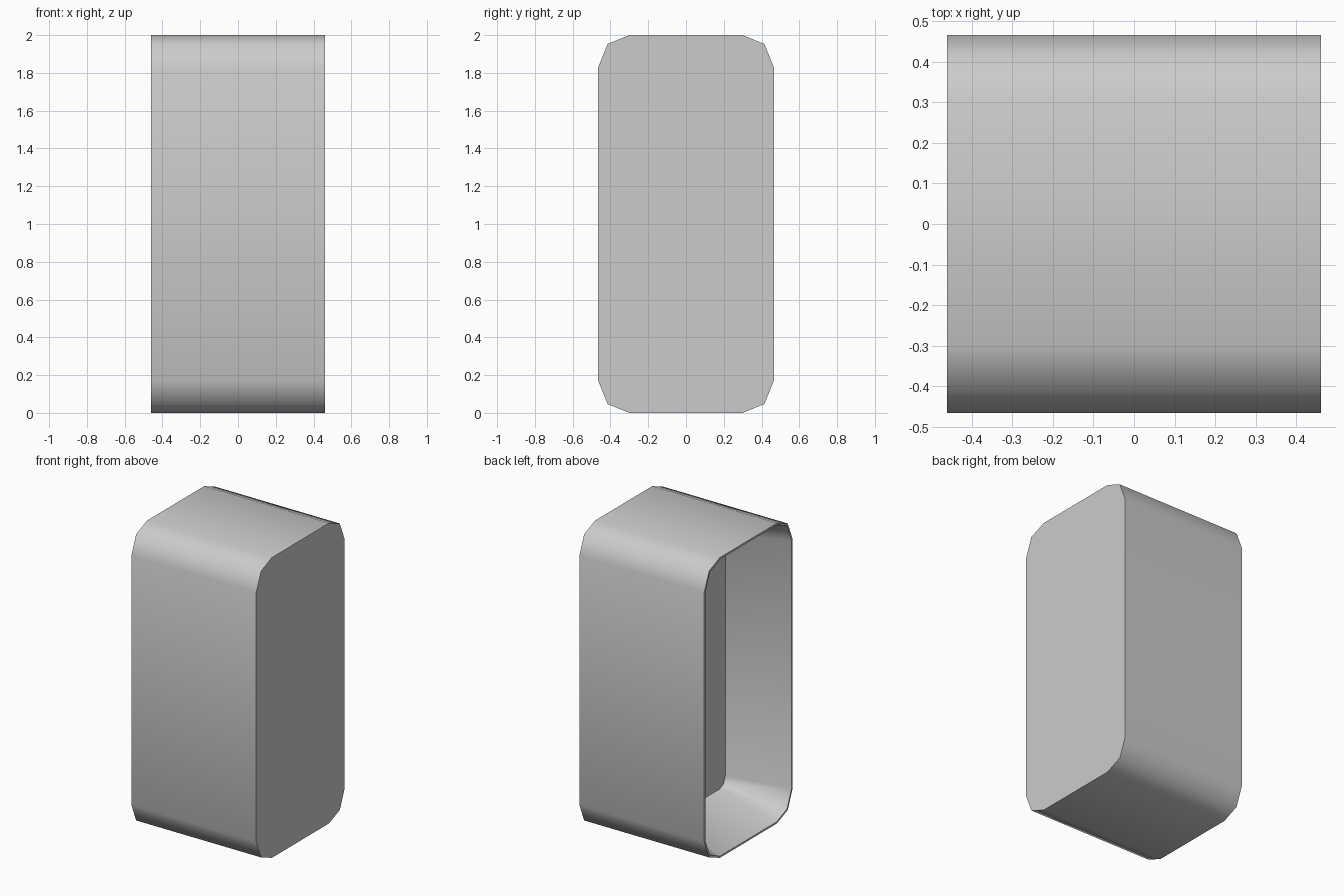
import bpy, bmesh
from mathutils import Vector

if "Cube" in bpy.data.objects:
    bpy.data.objects.remove(bpy.data.objects["Cube"])

CORNER = [(0.465, 0.83), (0.415, 0.953), (0.30, 1.0)]  # one chamfered corner (y, z from centre)


def ring(bm, x, inset=0.0):
    """Chamfered outline at a given x, offset evenly inwards by inset."""
    pts = CORNER + [(-y, z) for y, z in reversed(CORNER)]
    pts += [(-y, -z) for y, z in pts]
    pts = [Vector(p) for p in pts]
    out = []
    for i, p in enumerate(pts):
        a = (p - pts[i - 1]).normalized()
        b = (pts[(i + 1) % len(pts)] - p).normalized()
        na, nb = Vector((-a.y, a.x)), Vector((-b.y, b.x))
        q = p + (na + nb) * (inset / (1 + na.dot(nb)))
        out.append(bm.verts.new((x, q.x, q.y + 1)))
    return out


def lofted(name, sections):
    """Bridge successive outlines; close the first and last with flat caps."""
    bm = bmesh.new()
    rings = [ring(bm, x, inset) for x, inset in sections]
    for a, b in zip(rings, rings[1:]):
        for i in range(len(a)):
            j = (i + 1) % len(a)
            bm.faces.new((a[i], a[j], b[j], b[i]))
    bm.faces.new(rings[0])
    bm.faces.new(rings[-1])
    bmesh.ops.recalc_face_normals(bm, faces=bm.faces)
    mesh = bpy.data.meshes.new(name)
    bm.to_mesh(mesh)
    bm.free()
    obj = bpy.data.objects.new(name, mesh)
    bpy.context.collection.objects.link(obj)
    bpy.context.view_layer.objects.active = obj
    obj.select_set(True)
    bpy.ops.object.shade_smooth_by_angle(angle=0.9)
    obj.select_set(False)
    return obj


# Thin-rimmed housing: closed right end, open left end, tapering recess with a sunk floor
lofted("housing", [(0.46, 0), (-0.46, 0), (-0.46, 0.012), (-0.07, 0.13),
                   (-0.055, 0.13)])
